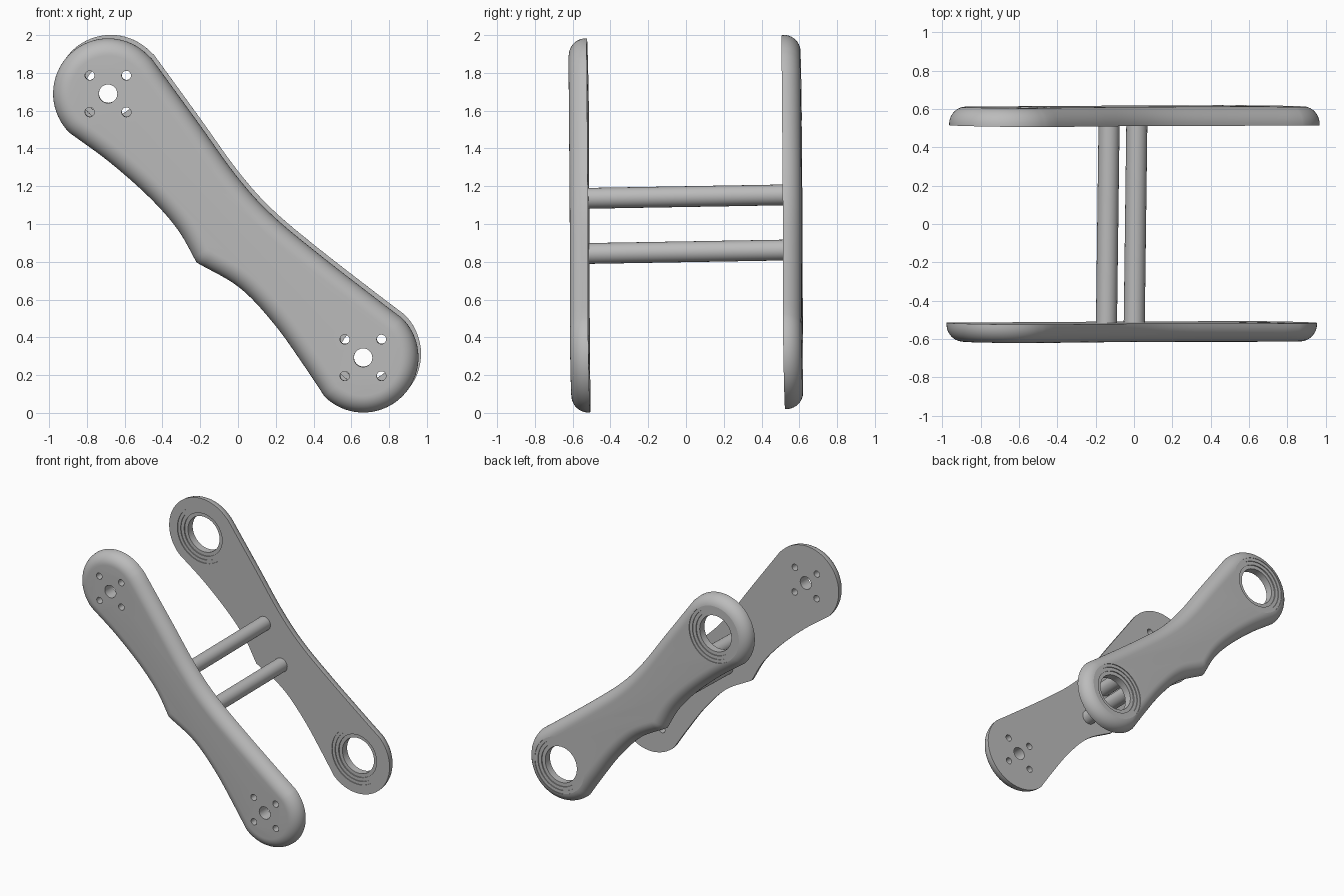
import bpy, bmesh, math
from mathutils import Matrix, Vector

if "Cube" in bpy.data.objects:
    bpy.data.objects.remove(bpy.data.objects["Cube"])

mat = bpy.data.materials.new("plain grey")
mat.use_nodes = True
GREY = (0.5, 0.5, 0.5, 1)
mat.diffuse_color = GREY
mat.node_tree.nodes["Principled BSDF"].inputs["Base Color"].default_value = GREY

HIGH, LOW, END_R = Vector((-0.68, 1.70)), Vector((0.67, 0.303)), 0.292
INNER, OUTER, FILLET = 0.516, 0.614, 0.09
# Slight lean of the whole assembly
LEAN = (Matrix.Translation((0, 0, 1)) @ Matrix.Rotation(-0.013, 4, "Z")
        @ Matrix.Rotation(0.0175, 4, "X") @ Matrix.Translation((0, 0, -1)))


def make_object(name, bm):
    bmesh.ops.recalc_face_normals(bm, faces=bm.faces)
    mesh = bpy.data.meshes.new(name)
    bm.to_mesh(mesh)
    bm.free()
    mesh.materials.append(mat)
    obj = bpy.data.objects.new(name, mesh)
    bpy.context.collection.objects.link(obj)
    return obj


def select_only(obj):
    bpy.ops.object.select_all(action="DESELECT")
    obj.select_set(True)
    bpy.context.view_layer.objects.active = obj


def finish(obj):
    obj.data.transform(LEAN)
    select_only(obj)
    bpy.ops.object.shade_smooth_by_angle(angle=math.radians(30))


def spline(points, steps=6):
    """Smooth curve through the points, without the last one."""
    p = [Vector(q) for q in points]
    p = [2 * p[0] - p[1]] + p + [2 * p[-1] - p[-2]]
    out = []
    for a, b, c, d in zip(p, p[1:], p[2:], p[3:]):
        for i in range(steps):
            t = i / steps
            out.append(0.5 * (2 * b + (c - a) * t + (2 * a - 5 * b + 4 * c - d) * t * t
                              + (3 * b - a - 3 * c + d) * t ** 3))
    return out


def arc(centre, start, end, steps=36):
    """Clockwise round end from start to end, without the last point."""
    a = math.atan2(*reversed(Vector(start) - centre))
    b = math.atan2(*reversed(Vector(end) - centre))
    sweep = (a - b) % math.tau
    return [centre + END_R * Vector((math.cos(a - sweep * i / steps),
                                     math.sin(a - sweep * i / steps))) for i in range(steps)]


# Plate outline, clockwise
upper = [(-0.45, 1.885), (-0.2, 1.54), (-0.006, 1.27), (0.174, 1.069), (0.438, 0.847), (0.872, 0.512)]
low_side = [(0.464, 0.097), (0.359, 0.255), (0.2, 0.477), (0.015, 0.672), (-0.212, 0.805)]
high_side = [(-0.212, 0.805), (-0.312, 0.979), (-0.46, 1.148), (-0.671, 1.335), (-0.885, 1.492)]
outline = (spline(upper) + arc(LOW, upper[-1], low_side[0]) + spline(low_side)
           + spline(high_side) + arc(HIGH, high_side[-1], upper[0]))


def inset(points, amount):
    out = []
    for i, p in enumerate(points):
        d1 = (p - points[i - 1]).normalized()
        d2 = (points[(i + 1) % len(points)] - p).normalized()
        n1, n2 = Vector((d1.y, -d1.x)), Vector((d2.y, -d2.x))
        out.append(p + (n1 + n2) * amount / (1 + n1.dot(n2)))
    return out


def plate(name, side):
    """Flat inner face, rounded over on the outer side."""
    bm = bmesh.new()
    layers = [(0, INNER)]
    for i in range(11):
        a = math.pi / 2 * i / 10
        layers.append((FILLET * (1 - math.cos(a)), OUTER - FILLET + FILLET * math.sin(a)))
    rings = [[bm.verts.new((p.x, side * y, p.y)) for p in inset(outline, off)] for off, y in layers]
    for r, s in zip(rings, rings[1:]):
        for i in range(len(r)):
            bm.faces.new((r[i - 1], r[i], s[i], s[i - 1]))
    bm.faces.new(rings[0])
    bm.faces.new(rings[-1])
    return make_object(name, bm)


def lathe(bm, x, z, profile, segments):
    """Closed solid of (radius, y) steps around an axis along y."""
    rings = [[bm.verts.new((x + r * math.cos(math.tau * i / segments), y,
                            z + r * math.sin(math.tau * i / segments)))
              for i in range(segments)] for r, y in profile]
    for r, s in zip(rings, rings[1:]):
        for i in range(segments):
            bm.faces.new((r[i - 1], r[i], s[i], s[i - 1]))
    bm.faces.new(rings[0])
    bm.faces.new(rings[-1])


def cut(obj, bm):
    cutter = make_object("hole_cutter", bm)
    cutter.hide_render = True
    mod = obj.modifiers.new("holes", "BOOLEAN")
    mod.operation, mod.solver, mod.object = "DIFFERENCE", "EXACT", cutter
    select_only(obj)
    bpy.ops.object.modifier_apply(modifier=mod.name)
    bpy.data.objects.remove(cutter)


# Front plate with a bolt circle at each end
front_plate = plate("front_plate", -1)
holes = bmesh.new()
for c in (HIGH, LOW):
    lathe(holes, c.x, c.y, [(0.049, -0.7), (0.049, -0.45)], 32)
    for dx in (-0.097, 0.097):
        for dz in (-0.097, 0.097):
            lathe(holes, c.x + dx, c.y + dz, [(0.025, -0.7), (0.025, -0.45)], 20)
cut(front_plate, holes)
finish(front_plate)

# Back plate with a stepped bearing seat at each end
back_plate = plate("back_plate", 1)
seats = bmesh.new()
steps = [(0.22, 0.006), (0.195, 0.012), (0.168, 0.02)]
inner_side, outer_side = [(0.22, 0.45)], [(0.22, 0.7)]
for (r, depth), nxt in zip(steps, [0.195, 0.168, 0.14]):
    inner_side += [(r, INNER + depth), (nxt, INNER + depth)]
    outer_side += [(r, OUTER - depth), (nxt, OUTER - depth)]
for c in (HIGH, LOW):
    lathe(seats, c.x, c.y, inner_side + outer_side[::-1], 64)
cut(back_plate, seats)
finish(back_plate)

# Two cross rods joining the plates
for name, x, z in (("upper_rod", -0.137, 1.145), ("lower_rod", 0.008, 0.853)):
    bm = bmesh.new()
    lathe(bm, x, z, [(0.055, -INNER - 0.01), (0.055, INNER + 0.01)], 40)
    finish(make_object(name, bm))
